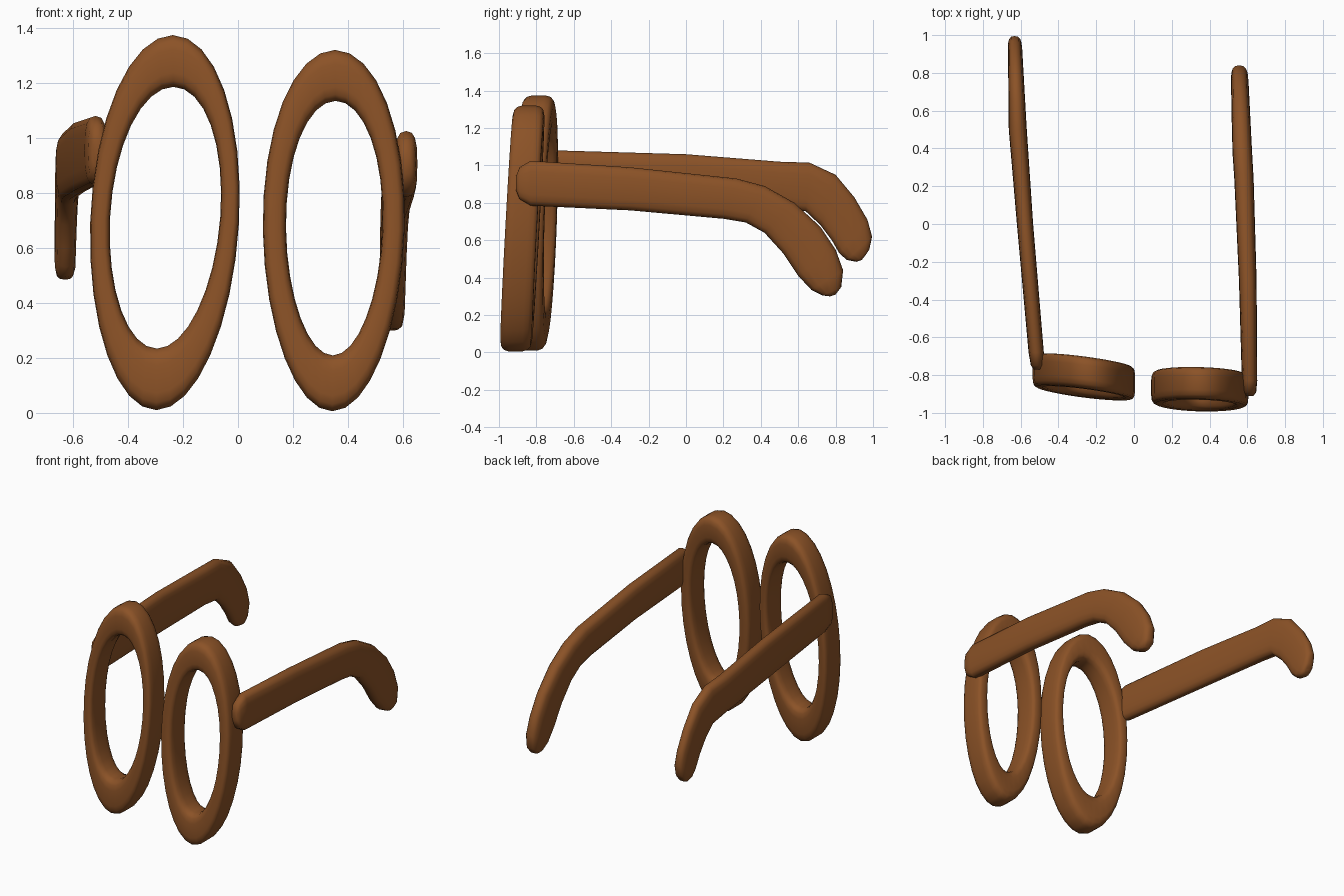
import bpy
import bmesh
from math import sin, cos, pi, copysign

default = bpy.data.objects.get("Cube")
if default:
    bpy.data.objects.remove(default, do_unlink=True)

brown = bpy.data.materials.new("warm_brown")
brown.use_nodes = True
brown_colour = (0.26, 0.085, 0.02, 1)
brown.diffuse_color = brown_colour
brown.node_tree.nodes["Principled BSDF"].inputs["Base Color"].default_value = brown_colour


def rounded(value, power):
    """Push a sine or cosine towards a rounded rectangle."""
    return copysign(abs(value) ** power, value)


def loft(name, rings, closed):
    """Skin a row of equal rings with quads, as a loop or with capped ends."""
    bm = bmesh.new()
    loops = [[bm.verts.new(point) for point in ring] for ring in rings]
    pairs = list(zip(loops, loops[1:]))
    if closed:
        pairs.append((loops[-1], loops[0]))
    else:
        bm.faces.new(loops[0])
        bm.faces.new(loops[-1])
    count = len(loops[0])
    for a, b in pairs:
        for i in range(count):
            j = (i + 1) % count
            bm.faces.new((a[i], a[j], b[j], b[i]))
    bmesh.ops.recalc_face_normals(bm, faces=bm.faces)
    mesh = bpy.data.meshes.new(name)
    bm.to_mesh(mesh)
    bm.free()
    mesh.materials.append(brown)
    obj = bpy.data.objects.new(name, mesh)
    bpy.context.collection.objects.link(obj)
    bpy.ops.object.select_all(action="DESELECT")
    obj.select_set(True)
    bpy.context.view_layer.objects.active = obj
    bpy.ops.object.shade_smooth_by_angle(angle=pi / 3)
    return obj


def rim(name, outer, inner, y, lean, yaw, shear, egg, steps=32, sides=16):
    """Oval ring: outer and inner are (centre x, centre z, half width, half height)."""
    rings = []
    for s in range(steps):
        angle = 2 * pi * s / steps
        edges = []
        for cx, cz, a, b in (inner, outer):
            width = a * (1 + egg * sin(angle))
            edges.append((cx + width * cos(angle) + shear * sin(angle),
                          cz + b * sin(angle)))
        (xi, zi), (xo, zo) = edges
        ring = []
        for k in range(sides):
            turn = 2 * pi * (k + 0.5) / sides
            t = 0.5 + 0.5 * rounded(cos(turn), 0.5)
            x, z = xi + (xo - xi) * t, zi + (zo - zi) * t
            depth = 0.085 * rounded(sin(turn), 0.5)
            ring.append((x, y + depth + lean * (z - outer[1]) + yaw * (x - outer[0]), z))
        rings.append(ring)
    return loft(name, rings, closed=True)


def temple(name, stations, path, sides=16):
    """Side arm: stations pair upper and lower edge points (y, z), path is (y, x, half width)."""
    def along(y):
        for (y0, x0, h0), (y1, x1, h1) in zip(path, path[1:]):
            if y <= y1:
                t = max(0, (y - y0) / (y1 - y0))
                return x0 + (x1 - x0) * t, h0 + (h1 - h0) * t
        return path[-1][1:]

    rings = []
    for i, (yt, zt, yb, zb) in enumerate(stations):
        from_end = min(i, len(stations) - 1 - i)
        taper = (0.5, 0.85, 1)[min(from_end, 2)]
        ring = []
        for k in range(sides):
            turn = 2 * pi * k / sides
            t = 0.5 + 0.5 * rounded(cos(turn), 0.7)
            y, z = yb + (yt - yb) * t, zb + (zt - zb) * t
            x, half = along(y)
            ring.append((x + half * taper * rounded(sin(turn), 0.7), y, z))
        rings.append(ring)
    return loft(name, rings, closed=False)


# Oval rims
rim("left_rim", outer=(0.348, 0.663, 0.258, 0.658), inner=(0.35, 0.672, 0.175, 0.462),
    y=-0.875, lean=0.055, yaw=-0.03, shear=0.005, egg=0.06)
rim("right_rim", outer=(-0.267, 0.692, 0.271, 0.683), inner=(-0.265, 0.71, 0.2, 0.475),
    y=-0.81, lean=0.04, yaw=-0.14, shear=0.03, egg=0.03)

# Left temple with a long, gradual bend
temple("left_temple", [
    (-0.91, 0.94, -0.91, 0.87),
    (-0.89, 0.99, -0.89, 0.82),
    (-0.83, 1.025, -0.83, 0.785),
    (-0.3, 0.99, -0.3, 0.76),
    (0.27, 0.93, 0.2, 0.715),
    (0.42, 0.89, 0.32, 0.695),
    (0.58, 0.8, 0.42, 0.64),
    (0.72, 0.67, 0.52, 0.53),
    (0.8, 0.55, 0.6, 0.41),
    (0.84, 0.44, 0.67, 0.335),
    (0.83, 0.35, 0.73, 0.305),
    (0.8, 0.31, 0.77, 0.3),
], path=[(-0.9, 0.613, 0.04), (0, 0.597, 0.05), (0.4, 0.572, 0.052), (0.84, 0.557, 0.045)])

# Right temple with a short hook
temple("right_temple", [
    (-0.77, 1, -0.77, 0.9),
    (-0.75, 1.05, -0.75, 0.85),
    (-0.68, 1.08, -0.68, 0.83),
    (0, 1.06, 0, 0.8),
    (0.5, 1.02, 0.5, 0.775),
    (0.66, 1.015, 0.64, 0.755),
    (0.8, 0.95, 0.72, 0.68),
    (0.9, 0.83, 0.78, 0.6),
    (0.97, 0.71, 0.82, 0.53),
    (0.995, 0.62, 0.86, 0.495),
    (0.98, 0.55, 0.91, 0.485),
    (0.96, 0.52, 0.94, 0.495),
], path=[(-0.77, -0.51, 0.04), (0, -0.577, 0.043), (0.4, -0.612, 0.05), (1, -0.632, 0.036)])
